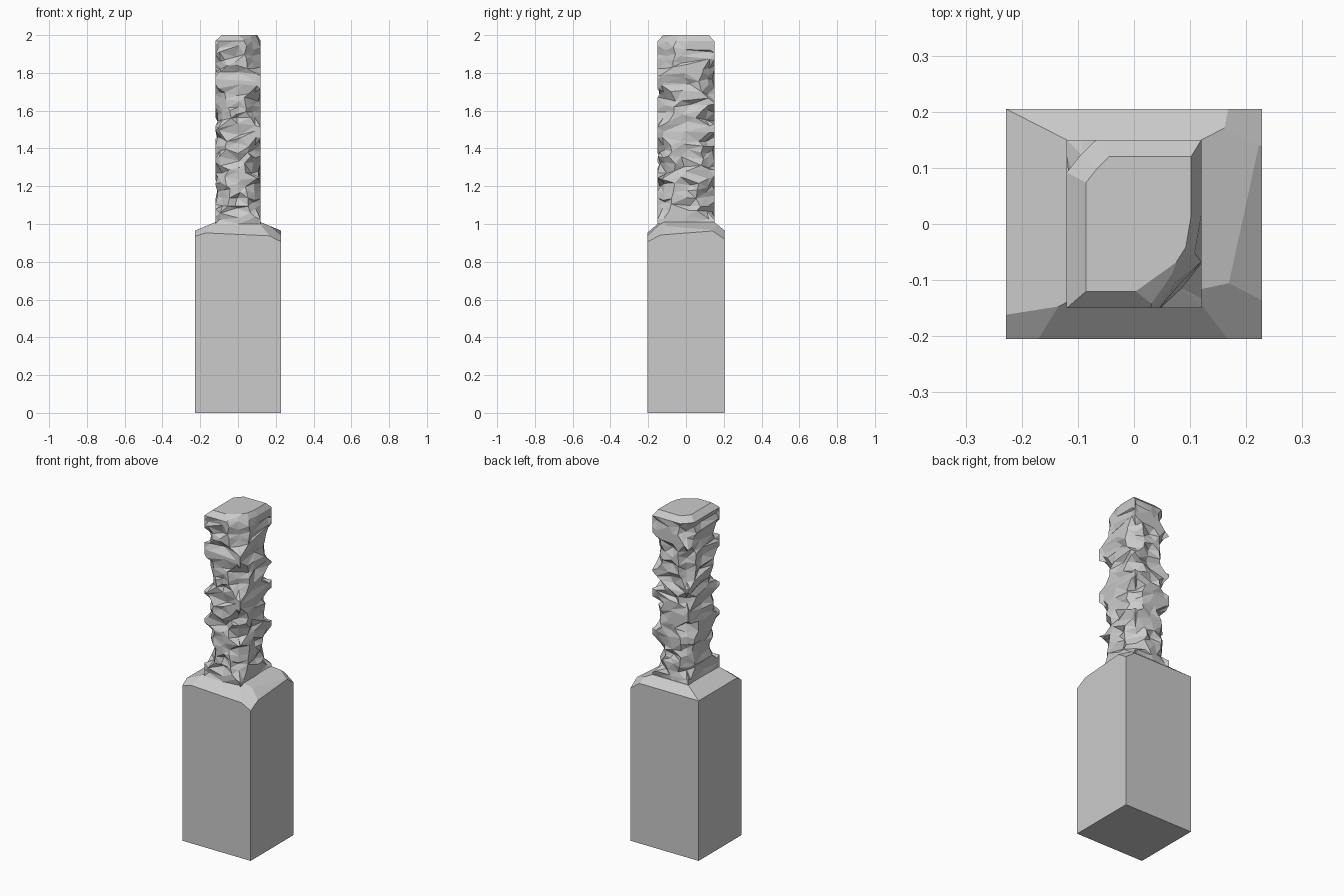
import bpy, bmesh, random
from mathutils import Vector

if "Cube" in bpy.data.objects:
    bpy.data.objects.remove(bpy.data.objects["Cube"])

random.seed(7)


def finish(bm, name):
    bmesh.ops.recalc_face_normals(bm, faces=bm.faces[:])
    me = bpy.data.meshes.new(name)
    bm.to_mesh(me)
    bm.free()
    ob = bpy.data.objects.new(name, me)
    bpy.context.collection.objects.link(ob)
    return ob


def loft(rings):
    bm = bmesh.new()
    vs = [[bm.verts.new(p) for p in r] for r in rings]
    n = len(vs[0])
    for a, b in zip(vs, vs[1:]):
        for i in range(n):
            j = (i + 1) % n
            bm.faces.new((a[i], a[j], b[j], b[i]))
    bm.faces.new(vs[0][::-1])
    bm.faces.new(vs[-1])
    return bm


def chip(bm, point, normal):
    """Slice a corner or edge off a closed solid with a flat plane."""
    geom = bm.verts[:] + bm.edges[:] + bm.faces[:]
    r = bmesh.ops.bisect_plane(bm, geom=geom, dist=1e-5, plane_co=Vector(point),
                               plane_no=Vector(normal).normalized(), clear_outer=True)
    edges = [e for e in r["geom_cut"] if isinstance(e, bmesh.types.BMEdge)]
    if edges:
        bmesh.ops.holes_fill(bm, edges=edges)


def rect(x, y, z):
    return [(-x, -y, z), (x, -y, z), (x, y, z), (-x, y, z)]


# base block with sloped shoulder and broken upper corners
base = loft([rect(.228, .205, 0), rect(.228, .205, .965), rect(.12, .15, 1.01)])
chip(base, (.228, -.205, .905), (.8, -.8, 1.5))
chip(base, (-.228, -.205, .935), (-.4, -.9, 1.3))
chip(base, (0, -.205, .945), (.05, -1, 1.1))
chip(base, (.228, .205, .92), (.9, .8, 1.2))
chip(base, (.228, -.03, .95), (1, -.1, 1.3))
finish(base, "base_block")

# rough shaft: height ranges where each corner is still unbroken
WHOLE = {
    (-1, -1): [(1.0, 1.10), (1.29, 1.38), (1.47, 1.54), (1.70, 1.81), (1.89, 2)],
    (1, -1): [(1.0, 1.04), (1.22, 1.27), (1.44, 1.54), (1.72, 1.83)],
    (1, 1): [(1.0, 1.06), (1.24, 1.30), (1.48, 1.53), (1.60, 1.66), (1.85, 2)],
    (-1, 1): [(1.0, 1.05), (1.38, 1.48), (1.52, 1.62), (1.80, 1.86)],
}
HX, HY = .12, .15
levels = [1.0] + [1.035 + .0346 * i for i in range(28)]


def shaft_ring(z):
    ring = []
    for (sx, sy), spans in WHOLE.items():
        whole = any(a <= z <= b for a, b in spans)
        c = random.uniform(.015, .03) if whole else random.uniform(.05, .09)
        d = 0 if whole else c * random.uniform(.42, .62)
        jz = lambda: z + (random.uniform(-.015, .015) if 1.02 < z < 1.96 else 0)
        along_x = (sx * (HX - c), sy * (HY - random.choice((0, 0, .012))), jz())
        along_y = (sx * (HX - random.choice((0, 0, .012))), sy * (HY - c * 1.1), jz())
        tip = (sx * (HX - d), sy * (HY - d), jz())
        # middle of the side that follows this corner, going anticlockwise
        dent = random.choice((0, 0, .01, .025)) if 1.02 < z < 1.96 else 0
        if sx * sy > 0:
            mid = (random.uniform(-.02, .02), sy * (HY - dent), jz())
            ring += [along_y, tip, along_x, mid]
        else:
            mid = (sx * (HX - dent), random.uniform(-.03, .03), jz())
            ring += [along_x, tip, along_y, mid]
    return ring


rings = [shaft_ring(z) for z in levels]
rings.append([(x * .78 + .008, y * .8, 2.0) for x, y, z in rings[-1]])
shaft = loft(rings)
bmesh.ops.triangulate(shaft, faces=shaft.faces[:])
# worn top corner
chip(shaft, (.07, -.10, 1.985), (.5, -.7, 1.3))
finish(shaft, "broken_shaft")
